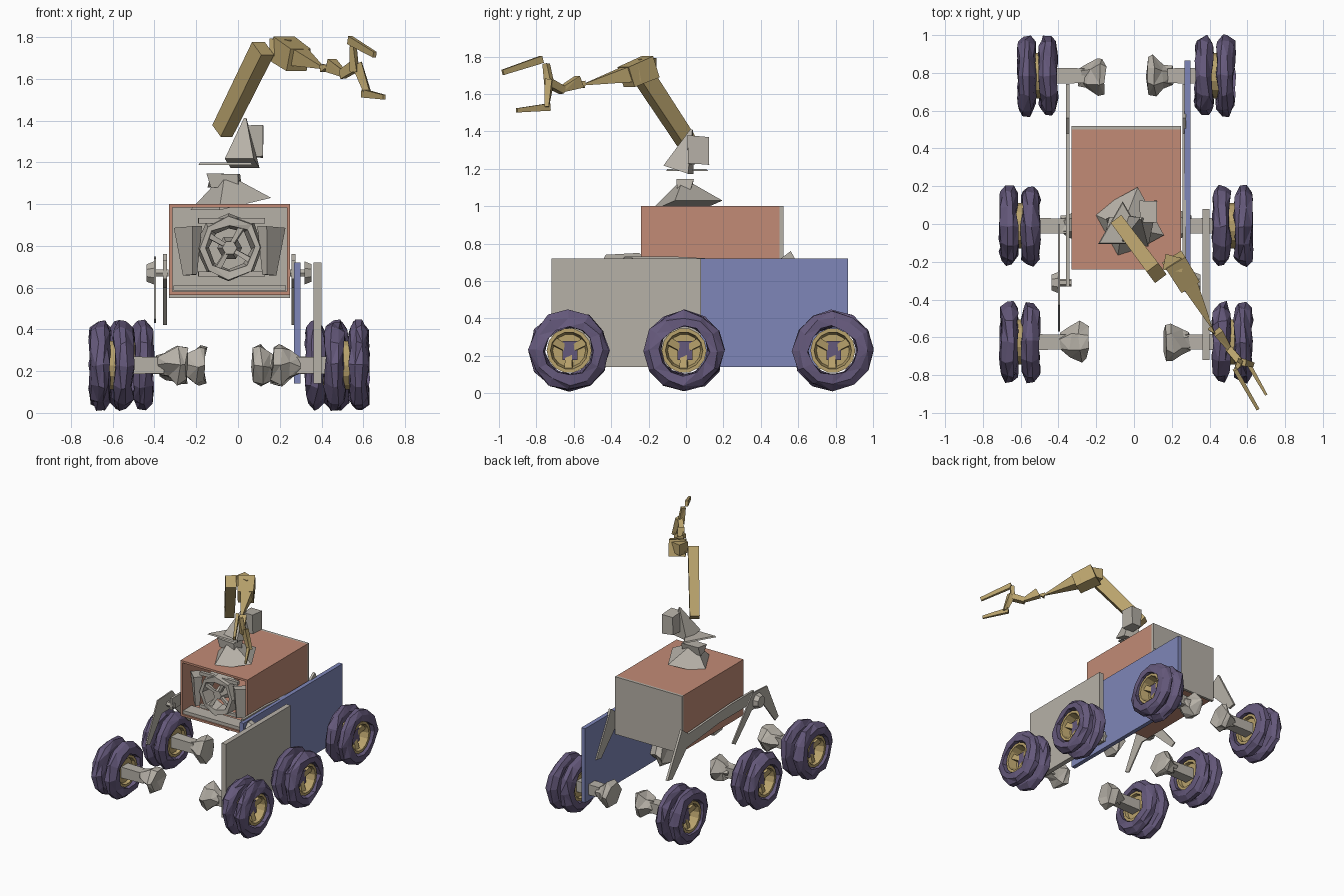
import bpy, bmesh, math, random
from mathutils import Vector, Matrix

random.seed(4)
if "Cube" in bpy.data.objects:
    bpy.data.objects.remove(bpy.data.objects["Cube"])


def material(name, r, g, b):
    m = bpy.data.materials.new(name)
    m.use_nodes = True
    m.diffuse_color = (r, g, b, 1)
    node = next(n for n in m.node_tree.nodes if n.type == 'BSDF_PRINCIPLED')
    node.inputs["Base Color"].default_value = (r, g, b, 1)
    node.inputs["Roughness"].default_value = 0.8
    return m


GREY = material("warm grey", .47, .44, .39)
BLUE = material("slate blue", .21, .24, .48)
RUST = material("terracotta", .54, .26, .18)
GOLD = material("brass", .48, .36, .15)
TYRE = material("dusky purple", .13, .10, .20)
MID = -.042                       # symmetry plane of the chassis
SIDES = (("right", -1), ("left", 1))


def finish(name, bm, mat, jitter=0, facet=False):
    for v in bm.verts:
        v.co += Vector([random.uniform(-jitter, jitter) for _ in range(3)])
    if facet:
        bmesh.ops.triangulate(bm, faces=bm.faces)
    bmesh.ops.recalc_face_normals(bm, faces=bm.faces)
    mesh = bpy.data.meshes.new(name)
    bm.to_mesh(mesh)
    bm.free()
    mesh.materials.append(mat)
    obj = bpy.data.objects.new(name, mesh)
    bpy.context.scene.collection.objects.link(obj)
    return obj


def box(name, mat, x, y, z, jitter=0):
    bm = bmesh.new()
    bmesh.ops.create_cube(bm, size=1)
    for v in bm.verts:
        v.co = [(lo + hi) / 2 + c * (hi - lo) for c, (lo, hi) in zip(v.co, (x, y, z))]
    return finish(name, bm, mat, jitter)


def beam(name, mat, p, q, r1, r2, sides=4, flat=1, jitter=0):
    """Tapered bar from p to q; flat squashes its section."""
    p, q = Vector(p), Vector(q)
    bm = bmesh.new()
    turn = (q - p).to_track_quat('Z', 'Y').to_matrix().to_4x4()
    mat4 = (Matrix.Translation((p + q) / 2) @ turn @ Matrix.Diagonal((flat, 1, 1, 1))
            @ Matrix.Rotation(math.pi / sides, 4, 'Z'))
    bmesh.ops.create_cone(bm, cap_ends=True, segments=sides, radius1=r1, radius2=r2,
                          depth=(q - p).length, matrix=mat4)
    return finish(name, bm, mat, jitter, jitter > 0)


def lathe(name, mat, profile, centre, axis, sides, closed=True, jitter=0):
    """Turn (offset, radius) pairs around the X or Y axis."""
    bm = bmesh.new()
    rings = []
    for a, r in profile:
        ring = []
        for i in range(sides):
            t = math.tau * i / sides
            u, w = r * math.cos(t), r * math.sin(t)
            co = (a, u, w) if axis == 'X' else (u, a, w)
            ring.append(bm.verts.new(Vector(co) + Vector(centre)))
        rings.append(ring)
    for k in range(len(rings) if closed else len(rings) - 1):
        a, b = rings[k], rings[(k + 1) % len(rings)]
        for i in range(sides):
            j = (i + 1) % sides
            bm.faces.new((a[i], a[j], b[j], b[i]))
    bmesh.ops.remove_doubles(bm, verts=bm.verts, dist=.0001)
    return finish(name, bm, mat, jitter, jitter > 0)


def plate(name, mat, outline, x, thick):
    """Thin sheet from a (y, z) outline."""
    bm = bmesh.new()
    face = bm.faces.new([bm.verts.new((x - thick / 2, y, z)) for y, z in outline])
    ext = bmesh.ops.extrude_face_region(bm, geom=[face])
    for v in ext["geom"]:
        if isinstance(v, bmesh.types.BMVert):
            v.co.x += thick
    return finish(name, bm, mat)


# Wheels: paired rough tyre rings, brass hub and a flared drive motor
for side, s in SIDES:
    for place, off, y in (("front", .563, -.625), ("middle", .563, -.01), ("rear", .47, .785)):
        x, z = MID + s * off, .228
        tag = side + "_" + place
        for part, d in (("outer", 1), ("inner", -1)):
            ring = [(.012, .13), (.014, .18), (.038, .212), (.07, .212), (.1, .18), (.104, .13)]
            lathe(tag + "_tyre_" + part, TYRE, [(d * a, r) for a, r in ring],
                  (x, y, z), 'X', 12, jitter=.009)
        rim = [(-.085, .12), (.085, .12), (.085, .1), (.02, .088), (-.02, .088), (-.085, .1)]
        lathe(tag + "_rim", GOLD, rim, (x, y, z), 'X', 14)
        beam(tag + "_hub", GOLD, (x - s * .06, y, z), (x + s * .015, y, z), .1, .095, 9)
        for k in range(3):
            t = k * math.tau / 3 + .5
            beam(tag + "_spoke", GOLD, (x + s * .02, y, z),
                 (x + s * .04, y + .1 * math.cos(t), z + .1 * math.sin(t)), .022, .03)
        box(tag + "_hub_cap", TYRE, (x + s * .04 - .004, x + s * .04 + .004),
            (y - .035, y + .045), (z - .05, z + .05))
        beam(tag + "_axle", GREY, (x - s * .06, y, z), (x - s * .25, y, z), .06, .055, 4)
        flare = [(.225, 0), (.225, .045), (.27, .07), (.32, .105), (.355, .09), (.355, 0)]
        lathe(tag + "_motor", GREY, [(-s * a, r) for a, r in flare],
              (x, y, z), 'X', 6, False, jitter=.014)

# Body: open-fronted case with a grey back panel
X, Y, Z, T = (-.33, .25), (-.24, .5), (.565, 1.0), .016
box("case_top", RUST, X, Y, (Z[1] - T, Z[1]))
box("case_floor", RUST, X, Y, (Z[0], Z[0] + T))
for side, x in (("right", X[0]), ("left", X[1] - T)):
    box("case_wall_" + side, RUST, (x, x + T), Y, Z)
box("back_panel", GREY, X, (.5, .52), (.55, 1.0))
box("front_ledge", GREY, (-.31, .23), (-.235, -.13), (.585, .61))

# Machinery inside the case front
C = (-.04, 0, .79)
lathe("core_ring", GREY, [(-.22, .15), (-.22, .115), (-.12, .1), (-.12, .16)], C, 'Y', 8, jitter=.008)
beam("core_hub", GREY, (C[0], -.2, C[2]), (C[0], -.08, C[2]), .035, .06, 6)
for i in range(4):
    t = math.pi / 4 + i * math.pi / 2 + .25
    beam("core_strut", GREY, (C[0], -.18, C[2]),
         (C[0] + .13 * math.cos(t), -.2, C[2] + .13 * math.sin(t)), .012, .02)
for side, s in SIDES:
    beam("core_bracket_" + side, GREY, (C[0] + s * .19, -.18, .66),
         (C[0] + s * .2, -.17, .89), .045, .09, 4, .5)
for name, z in (("upper", .92), ("lower", .665)):
    beam("core_rail_" + name, GREY, (-.19, -.19, z), (.13, -.18, z), .018, .018)

# Suspension: thin rockers and bogies on both flanks
ROCKER = [(.56, .76), (.48, .70), (-.05, .73), (-.33, .73), (-.33, .64), (.1, .64),
          (.5, .6), (.68, .42), (.74, .43)]
BOGIE = [(-.25, .75), (-.43, .74), (-.57, .45), (-.53, .43), (-.38, .62), (-.24, .62),
         (-.04, .43), (0, .45)]
for side, s in SIDES:
    plate(side + "_rocker", GREY, ROCKER, MID + s * .308, .018)
    if s < 0:
        plate(side + "_bogie", GREY, BOGIE, MID - .355, .01)
    x = MID + s * .36
    beam(side + "_pivot", GREY, (x, -.31, .67), (x + s * .035, -.31, .67), .06, .045, 8)
    beam(side + "_pivot_pin", GREY, (MID + s * .29, -.31, .67), (x, -.31, .67), .02, .02, 6)

# Flank panels
box("blue_panel", BLUE, (.267, .30), (-.36, .865), (.14, .72))
box("grey_panel", GREY, (.362, .4), (-.72, .08), (.14, .72))

# Turret base: kite-shaped pyramid, cap and swivel block
base = beam("turret_base", GREY, (-.035, 0, 1.0), (-.06, 0, 1.12), .205, .04, 4)
base.data.transform(Matrix.Translation((-.035, 0, 1)) @ Matrix.Rotation(.5, 4, 'Z')
                    @ Matrix.Translation((.035, 0, -1)))
box("turret_cap", GREY, (-.14, .01), (-.045, .035), (1.09, 1.155), .012)
beam("swivel_plate", GREY, (-.06, -.03, 1.188), (-.06, -.03, 1.198), .15, .14, 3)
beam("swivel_cone", GREY, (.02, -.04, 1.195), (.035, .03, 1.41), .1, .008, 4)
box("swivel_block", GREY, (.035, .125), (.01, .12), (1.225, 1.375), .006)

# Arm: boom, elbow, tapering forearm
beam("boom", GOLD, (-.075, .0, 1.35), (.12, -.26, 1.745), .062, .068, 4, .8)
beam("elbow", GOLD, (.21, -.19, 1.745), (.29, -.32, 1.69), .085, .08, 4)
beam("elbow_joint", GOLD, (.16, -.2, 1.75), (.26, -.22, 1.75), .06, .05, 4)
beam("forearm", GOLD, (.27, -.27, 1.715), (.41, -.545, 1.65), .07, .006, 4)

# Wrist and two-fingered gripper
for i, (p, q, a, b) in enumerate((
        ((.40, -.55, 1.65), (.43, -.58, 1.66), .025, .004),
        ((.44, -.57, 1.665), (.51, -.67, 1.62), .045, .02),
        ((.50, -.66, 1.62), (.56, -.73, 1.66), .03, .035),
        ((.56, -.73, 1.64), (.55, -.75, 1.76), .028, .022),
        ((.57, -.73, 1.67), (.62, -.745, 1.53), .035, .022))):
    beam("wrist_link_%d" % (i + 1), GOLD, p, q, a, b, 4, .8, .004)
beam("upper_finger", GOLD, (.535, -.77, 1.785), (.655, -.98, 1.715), .028, .02, 4, .6)
beam("lower_finger", GOLD, (.60, -.73, 1.53), (.70, -.905, 1.512), .028, .016, 4, .6)
